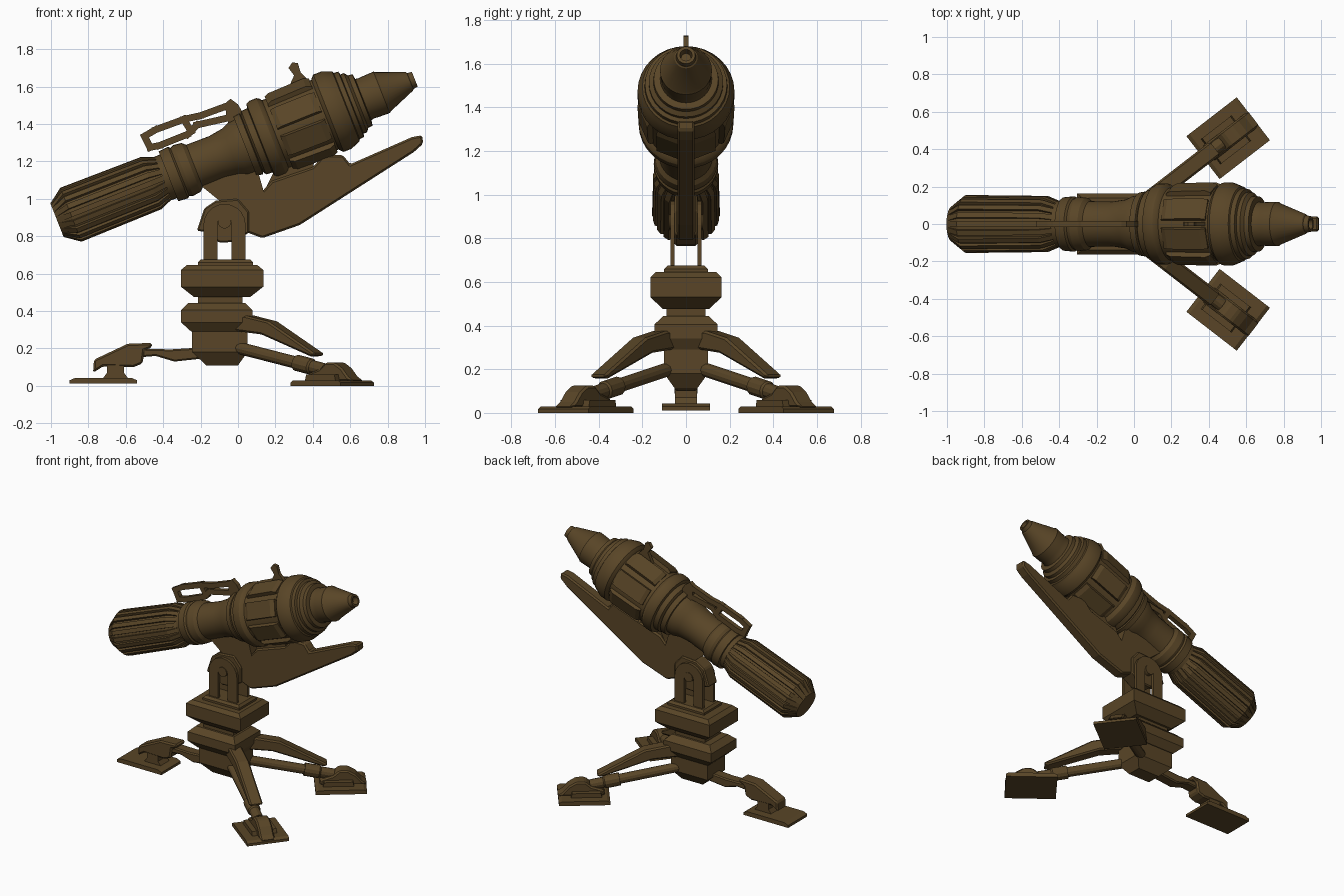
import bpy, bmesh, math
from mathutils import Matrix, Vector
from math import sin, cos, pi, radians

mat = bpy.data.materials.new("bronze_brown")
mat.diffuse_color = (0.10, 0.06, 0.02, 1)
I = Matrix.Identity(4)
# Frame of the barrel: local x runs along the tilted axis
G = Matrix.Translation((0, 0, 1.267)) @ Matrix.Rotation(radians(-21.5), 4, 'Y')


def finish(name, bm, M=I, smooth=False, bevel=0):
    bmesh.ops.recalc_face_normals(bm, faces=bm.faces[:])
    me = bpy.data.meshes.new(name)
    bm.to_mesh(me)
    bm.free()
    ob = bpy.data.objects.new(name, me)
    bpy.context.collection.objects.link(ob)
    ob.matrix_world = M
    me.materials.append(mat)
    if bevel:
        b = ob.modifiers.new("bevel", 'BEVEL')
        b.width, b.segments = bevel, 1
    if smooth:
        bpy.ops.object.select_all(action='DESELECT')
        ob.select_set(True)
        bpy.context.view_layer.objects.active = ob
        bpy.ops.object.shade_smooth_by_angle(angle=radians(25))
    return ob


def skin(bm, rings):
    """Join equal-length loops of points into a closed solid."""
    vs = [[bm.verts.new(p) for p in r] for r in rings]
    n = len(vs[0])
    for a, b in zip(vs, vs[1:]):
        for i in range(n):
            j = (i + 1) % n
            bm.faces.new((a[i], a[j], b[j], b[i]))
    bm.faces.new(vs[0])
    bm.faces.new(vs[-1])


def lathe(name, prof, M=G, seg=32):
    bm = bmesh.new()
    skin(bm, [[(s, r * cos(2 * pi * i / seg), r * sin(2 * pi * i / seg)) for i in range(seg)]
              for s, r in prof])
    return finish(name, bm, M, True)


def prism(name, polys, y0, y1, M=I, bevel=0):
    """Extrude one or more x-z outlines from y0 to y1."""
    bm = bmesh.new()
    for p in polys:
        skin(bm, [[(x, y, z) for x, z in p] for y in (y0, y1)])
    return finish(name, bm, M, False, bevel)


def bar(p, q, w):
    p, q = Vector(p), Vector(q)
    d = (q - p).normalized() * w / 2
    n = Vector((-d.y, d.x))
    return [p - d + n, p - d - n, q + d - n, q + d + n]


def stack(name, rings):
    """Rectangular sections: z, x0, x1, half depth."""
    bm = bmesh.new()
    skin(bm, [[(a, -h, z), (b, -h, z), (b, h, z), (a, h, z)] for z, a, b, h in rings])
    return finish(name, bm)


def radial(name, prof, count, half, phase=0.0):
    """Raised ribs round the barrel, profile in (s, r)."""
    bm = bmesh.new()
    for k in range(count):
        R = Matrix.Rotation(2 * pi * (k + phase) / count, 4, 'X')
        skin(bm, [[R @ Vector((s, y, r)) for s, r in prof] for y in (-half, half)])
    return finish(name, bm, G)


# Barrel
lathe("exhaust_core", [(-1.04, 0.0975), (-0.96, 0.14), (-0.5, 0.137), (-0.43, 0.115), (-0.38, 0.115)])
radial("exhaust_ribs", [(-1.035, 0.08), (-1.035, 0.1), (-0.96, 0.155), (-0.5, 0.15),
                        (-0.43, 0.122), (-0.43, 0.1)], 20, 0.014)
lathe("mid_tube", [(-0.43, 0.125), (-0.40, 0.125), (-0.40, 0.143), (-0.345, 0.148), (-0.335, 0.138),
                   (-0.315, 0.146), (-0.27, 0.14), (-0.25, 0.122), (-0.12, 0.12), (-0.04, 0.132),
                   (0.0, 0.15), (0.04, 0.152), (0.04, 0.17), (0.075, 0.175), (0.08, 0.165),
                   (0.1, 0.165)])
lathe("drum", [(0.08, 0.165), (0.09, 0.182), (0.125, 0.185), (0.13, 0.208), (0.15, 0.217),
               (0.19, 0.217), (0.205, 0.208), (0.215, 0.195), (0.5, 0.2), (0.505, 0.208),
               (0.52, 0.222), (0.565, 0.222), (0.60, 0.208), (0.62, 0.2), (0.625, 0.19),
               (0.65, 0.188), (0.655, 0.17), (0.675, 0.17), (0.69, 0.15), (0.715, 0.148),
               (0.72, 0.12)])
radial("drum_panels", [(0.235, 0.15), (0.235, 0.2), (0.26, 0.212), (0.46, 0.217),
                       (0.49, 0.205), (0.49, 0.15)], 8, 0.058, 0.5)
lathe("nose_cone", [(0.70, 0.122), (0.74, 0.115), (0.76, 0.117), (0.825, 0.119), (0.835, 0.112),
                    (0.985, 0.053), (0.99, 0.046), (1.016, 0.042), (1.016, 0.028), (0.98, 0.022)])

# Top fittings
prism("sight_fin", [[(0.27, 1.70), (0.29, 1.73), (0.32, 1.725), (0.335, 1.675), (0.38, 1.63),
                     (0.36, 1.55), (0.25, 1.55), (0.30, 1.66)]], -0.012, 0.012)
rails = [[(-0.50, 1.335), (-0.44, 1.37), (-0.29, 1.425), (-0.20, 1.445), (-0.05, 1.50)],
         [(-0.50, 1.335), (-0.47, 1.275), (-0.42, 1.285), (-0.27, 1.345), (-0.22, 1.395), (-0.02, 1.44)]]
bars = [bar(p, q, 0.036) for r in rails for p, q in zip(r, r[1:])]
bars += [bar((-0.29, 1.425), (-0.25, 1.36), 0.036),
         [(-0.07, 1.51), (-0.04, 1.535), (0.0, 1.505), (0.05, 1.42), (0.0, 1.34), (-0.06, 1.42)]]
prism("carry_handle", bars, -0.016, 0.016)

# Lower rail and pivot
prism("lower_rail", [[(0.985, 1.34), (0.99, 1.295), (0.94, 1.25), (0.33, 0.86), (0.13, 0.79),
                      (0.05, 0.82), (-0.06, 0.84), (-0.06, 1.0), (0.0, 1.025), (0.13, 1.04),
                      (0.18, 1.095), (0.40, 1.17), (0.46, 1.235), (0.56, 1.235), (0.60, 1.185),
                      (0.93, 1.33)]], -0.04, 0.04, bevel=0.01)
prism("pivot_block", [[(-0.22, 0.83), (-0.18, 0.95), (-0.12, 0.99), (0.0, 1.0), (0.06, 0.93),
                       (0.06, 0.82), (-0.02, 0.77), (-0.10, 0.765), (-0.16, 0.82)]],
      -0.052, 0.052, bevel=0.008)
prism("barrel_strut", [[(-0.23, 1.09), (-0.08, 1.01), (0.02, 1.0), (0.14, 1.03),
                        (0.10, 1.17), (-0.15, 1.15)],
                       [(-0.21, 1.08), (-0.05, 0.95), (0.05, 0.97), (0.0, 1.06)]], -0.04, 0.04)
prism("drum_cradle", [[(0.15, 1.06), (0.40, 1.15), (0.42, 1.3), (0.22, 1.2)]], -0.03, 0.03)

# Yoke
cx = -0.072
arch = [(-0.185, 0.66)] + [(cx + 0.113 * cos(a), 0.86 + 0.113 * sin(a))
                           for a in (pi - pi * i / 10 for i in range(11))] + [(0.041, 0.66), (-0.035, 0.66)]
arch += [(cx + 0.037 * cos(a), 0.87 + 0.037 * sin(a))
         for a in (pi * i / 6 for i in range(7))] + [(-0.109, 0.66)]
for side, y in (("left", 0.052), ("right", -0.072)):
    prism("yoke_plate_" + side, [arch], y, y + 0.02)
lathe("yoke_pin", [(-0.078, 0.034), (0.078, 0.034)],
      Matrix.Translation((cx, 0, 0.875)) @ Matrix.Rotation(pi / 2, 4, 'Z'), 16)

# Pedestal
stack("pedestal_top", [(0.475, -0.235, 0.065, 0.105), (0.53, -0.305, 0.135, 0.163),
                       (0.62, -0.305, 0.135, 0.163), (0.645, -0.275, 0.105, 0.14)])
stack("pedestal_cap", [(0.63, -0.215, 0.08, 0.1), (0.66, -0.215, 0.08, 0.1), (0.675, -0.2, 0.065, 0.085)])
stack("pedestal_neck", [(0.42, -0.215, 0.025, 0.09), (0.50, -0.215, 0.025, 0.09)])
stack("pedestal_collar", [(0.29, -0.25, 0.05, 0.105), (0.34, -0.305, 0.078, 0.145),
                          (0.405, -0.305, 0.078, 0.145), (0.443, -0.265, 0.04, 0.105)])
stack("pedestal_base", [(0.11, -0.17, 0.0, 0.05), (0.18, -0.245, 0.05, 0.1), (0.31, -0.245, 0.05, 0.1)])

# Front legs, each built outward along local x
for side, sg in (("left", 1), ("right", -1)):
    L = Matrix.Translation((-0.09, 0, 0)) @ Matrix.Rotation(sg * radians(37.7), 4, 'Z')
    T = L @ Matrix.Translation((0.06, 0, 0.215)) @ Matrix.Rotation(radians(11.5), 4, 'Y')
    lathe("front_leg_tube_" + side, [(0, 0.033), (0.46, 0.033), (0.46, 0.044), (0.56, 0.044),
                                     (0.57, 0.036), (0.66, 0.036)], T, 12)
    prism("front_leg_brace_" + side, [[(0.06, 0.37), (0.2, 0.375), (0.35, 0.345), (0.67, 0.17),
                                       (0.64, 0.155), (0.30, 0.275), (0.06, 0.30)]],
          -0.045, 0.045, L, 0.01)
    prism("front_ankle_" + side, [[(0.61, 0.025), (0.62, 0.065), (0.70, 0.09), (0.74, 0.125),
                                   (0.80, 0.125), (0.85, 0.095), (0.89, 0.05), (0.93, 0.025)]],
          -0.05, 0.05, L, 0.01)
    prism("front_foot_shoe_" + side, [[(0.63, 0.02), (0.64, 0.06), (0.83, 0.06), (0.84, 0.02)]],
          -0.085, 0.085, L)
    prism("front_foot_pad_" + side, [[(0.58, 0), (0.58, 0.018), (0.60, 0.03), (0.90, 0.03),
                                      (0.92, 0.018), (0.92, 0)]], -0.145, 0.145, L)

# Rear leg
prism("rear_leg_arm", [[(-0.2, 0.205), (-0.2, 0.145), (-0.34, 0.13), (-0.44, 0.16), (-0.56, 0.15),
                        (-0.56, 0.20), (-0.36, 0.195)]], -0.04, 0.04, bevel=0.008)
prism("rear_leg_knee", [[(-0.775, 0.07), (-0.77, 0.14), (-0.59, 0.225), (-0.46, 0.23), (-0.46, 0.205),
                         (-0.5, 0.19), (-0.51, 0.12), (-0.56, 0.10), (-0.72, 0.105)]],
      -0.052, 0.052, bevel=0.01)
prism("rear_foot_column", [[(-0.73, 0.03), (-0.70, 0.07), (-0.70, 0.13), (-0.61, 0.13),
                            (-0.61, 0.07), (-0.58, 0.03)]], -0.05, 0.05)
prism("rear_foot_pad", [[(-0.9, 0.012), (-0.9, 0.03), (-0.87, 0.043), (-0.57, 0.043),
                         (-0.54, 0.03), (-0.54, 0.012)]], -0.11, 0.11)
